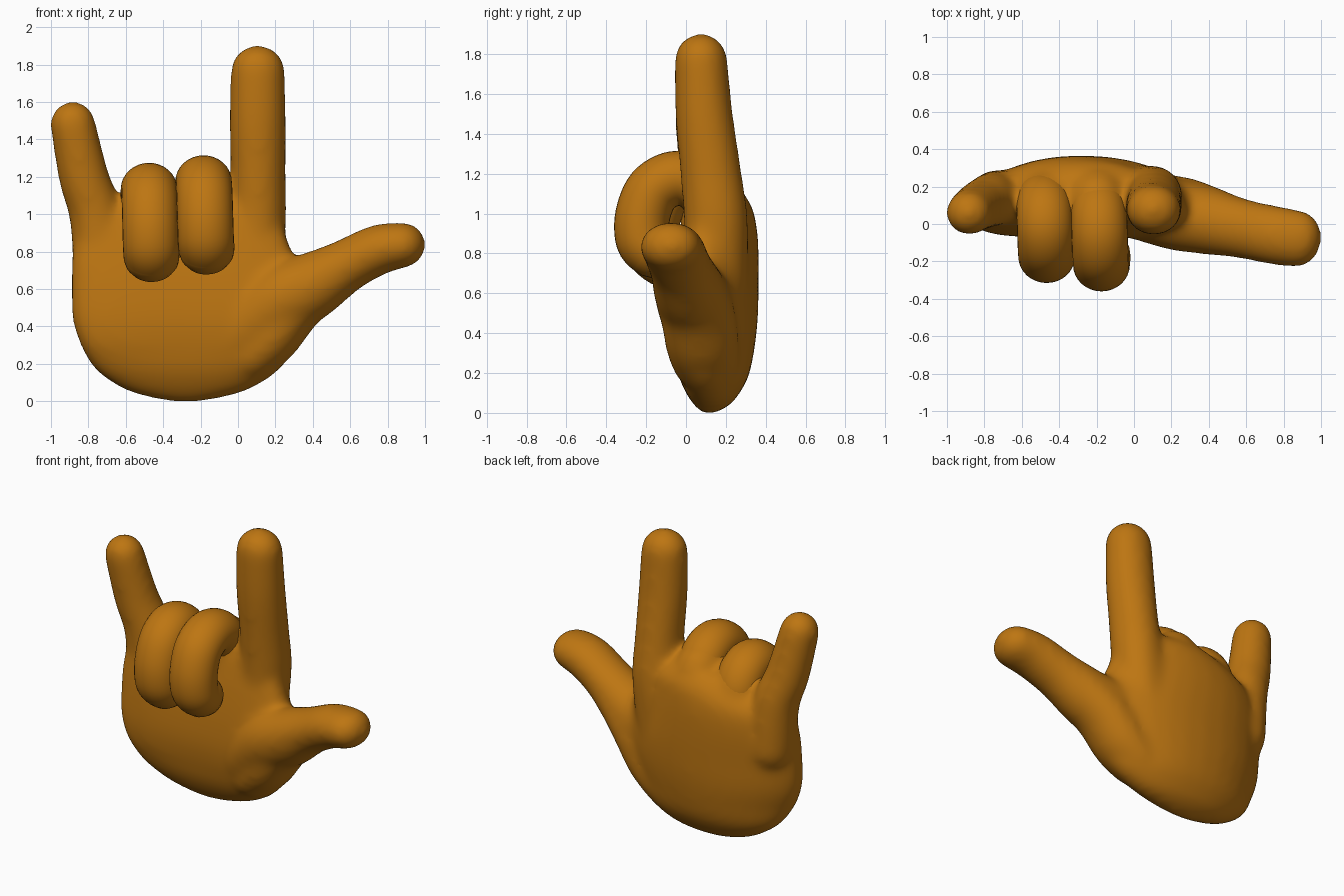
import bpy, bmesh, math
from mathutils import Vector

cube = bpy.data.objects.get("Cube")
if cube:
    bpy.data.objects.remove(cube, do_unlink=True)

skin = bpy.data.materials.new("amber_skin")
skin.use_nodes = True
colour = (0.51, 0.18, 0.006, 1)
skin.diffuse_color = colour
skin.node_tree.nodes["Principled BSDF"].inputs["Base Color"].default_value = colour
skin.node_tree.nodes["Principled BSDF"].inputs["Roughness"].default_value = 0.6

SIDES = 32


def skin_rings(bm, rings):
    """Bridge a list of point rings and close both ends."""
    loops = [[bm.verts.new(p) for p in ring] for ring in rings]
    for a, b in zip(loops, loops[1:]):
        for i in range(SIDES):
            j = (i + 1) % SIDES
            bm.faces.new((a[i], a[j], b[j], b[i]))
    bm.faces.new(loops[0][::-1])
    bm.faces.new(loops[-1])


def spline(points, steps=6):
    """Catmull-Rom through points of any dimension."""
    ext = [points[0]] + points + [points[-1]]
    out = []
    for a, b, c, d in zip(ext, ext[1:], ext[2:], ext[3:]):
        for s in range(steps):
            t = s / steps
            out.append([0.5 * (2 * q + (r - p) * t + (2 * p - 5 * q + 4 * r - w) * t * t
                               + (3 * q - p - 3 * r + w) * t ** 3)
                        for p, q, r, w in zip(a, b, c, d)])
    return out + [list(points[-1])]


def finger(bm, path, across):
    """Round-ended tube; path rows are x, y, z, radius across, radius other way."""
    rows = spline(path)
    pos = [Vector(r[:3]) for r in rows]
    frames = []
    for i, row in enumerate(rows):
        t = (pos[min(i + 1, len(pos) - 1)] - pos[max(i - 1, 0)]).normalized()
        u = (Vector(across) - t * t.dot(Vector(across))).normalized()
        frames.append((pos[i], t, u, t.cross(u), row[3], row[4]))
    arc = [math.radians(a) for a in (18, 36, 52, 66, 78, 87)]
    stations = [(frames[0], math.cos(a), -math.sin(a)) for a in reversed(arc)]
    stations += [(f, 1, 0) for f in frames]
    stations += [(frames[-1], math.cos(a), math.sin(a)) for a in arc]
    rings = []
    for (p, t, u, v, ra, rb), scale, push in stations:
        c = p + t * push * min(ra, rb)
        rings.append([c + scale * (u * ra * math.cos(k) + v * rb * math.sin(k))
                      for k in (math.tau * i / SIDES for i in range(SIDES))])
    skin_rings(bm, rings)


def palm(bm):
    """Cupped palm lofted from rows of z, left x, right x, front y, back y."""
    rows = spline([
        (0.00, -0.38, -0.18, 0.08, 0.15), (0.04, -0.55, 0.00, 0.04, 0.22),
        (0.10, -0.675, 0.13, 0.00, 0.27), (0.20, -0.79, 0.25, -0.04, 0.32),
        (0.40, -0.88, 0.34, -0.07, 0.355), (0.60, -0.893, 0.36, -0.06, 0.365),
        (0.80, -0.885, 0.29, -0.03, 0.365), (0.94, -0.83, 0.24, 0.00, 0.355),
        (1.04, -0.66, 0.20, 0.03, 0.33), (1.11, -0.50, 0.08, 0.08, 0.28)], 4)
    rings = []
    for z, x0, x1, y0, y1 in rows:
        ring = []
        for i in range(SIDES):
            a = math.tau * i / SIDES
            c, s = math.cos(a), math.sin(a)
            u = math.copysign(abs(c) ** 0.9, c)
            v = math.copysign(abs(s) ** 0.9, s)
            bend = 0.085 * u * u * min(1, z / 0.3)
            ring.append(Vector(((x0 + x1) / 2 + u * (x1 - x0) / 2,
                                (y0 + y1) / 2 + v * (y1 - y0) / 2 - bend, z)))
        rings.append(ring)
    skin_rings(bm, rings)


def finish(bm, name):
    bmesh.ops.recalc_face_normals(bm, faces=bm.faces)
    mesh = bpy.data.meshes.new(name)
    bm.to_mesh(mesh)
    bm.free()
    mesh.materials.append(skin)
    mesh.shade_smooth()
    obj = bpy.data.objects.new(name, mesh)
    bpy.context.collection.objects.link(obj)
    return obj


# Palm with the straight fingers and thumb, blended into one skin
hand = bmesh.new()
palm(hand)
finger(hand, [(0.05, 0.15, 0.6, 0.17, 0.16), (0.10, 0.15, 0.95, 0.158, 0.162),
              (0.108, 0.125, 1.2, 0.149, 0.154), (0.106, 0.09, 1.5, 0.152, 0.145),
              (0.106, 0.075, 1.77, 0.146, 0.134)], (1, 0, 0))
finger(hand, [(-0.73, 0.14, 0.7, 0.15, 0.15), (-0.762, 0.13, 1.0, 0.142, 0.145),
              (-0.825, 0.10, 1.2, 0.135, 0.133), (-0.884, 0.06, 1.485, 0.122, 0.12)], (1, 0, 0))
finger(hand, [(0.02, 0.08, 0.36, 0.16, 0.2), (0.22, 0.05, 0.53, 0.19, 0.2),
              (0.40, 0.015, 0.62, 0.18, 0.18), (0.58, -0.025, 0.725, 0.16, 0.143),
              (0.75, -0.06, 0.81, 0.158, 0.135), (0.88, -0.08, 0.835, 0.153, 0.123)], (0, 1, 0))
# Heel of the thumb, filling the outer edge down to the wrist
finger(hand, [(0.08, 0.1, 0.25, 0.17, 0.14), (0.18, 0.08, 0.35, 0.185, 0.155),
              (0.29, 0.06, 0.495, 0.185, 0.155), (0.46, 0.02, 0.65, 0.16, 0.14)], (0, 1, 0))
# Knuckles behind the curled fingers
for x, y, z in ((-0.195, 0.145, 1.05), (-0.475, 0.125, 1.01)):
    finger(hand, [(x, y - 0.01, z - 0.25, 0.15, 0.15), (x, y, z, 0.157, 0.157),
                  (x, y - 0.07, z + 0.09, 0.138, 0.12)], (1, 0, 0))
body = finish(hand, "hand")
remesh = body.modifiers.new("blend", 'REMESH')
remesh.mode = 'VOXEL'
remesh.voxel_size = 0.02
remesh.use_smooth_shade = True
relax = body.modifiers.new("relax", 'SMOOTH')
relax.factor = 0.5
relax.iterations = 24

# Curled fingers, folded forward over the palm
CURL = [(0.13, 0.90), (0.125, 1.05), (0.05, 1.15), (-0.06, 1.175), (-0.165, 1.115),
        (-0.217, 0.99), (-0.215, 0.87), (-0.165, 0.815)]
for name, top, bottom, dy, dz in (("middle_finger", -0.195, -0.168, 0, 0),
                                  ("ring_finger", -0.485, -0.462, 0.045, -0.04)):
    bm = bmesh.new()
    last = len(CURL) - 1
    finger(bm, [(top + (bottom - top) * i / last, y + dy * min(1, i / 4), z + dz, 0.15, 0.138)
                for i, (y, z) in enumerate(CURL)], (1, 0, 0))
    finish(bm, name)
